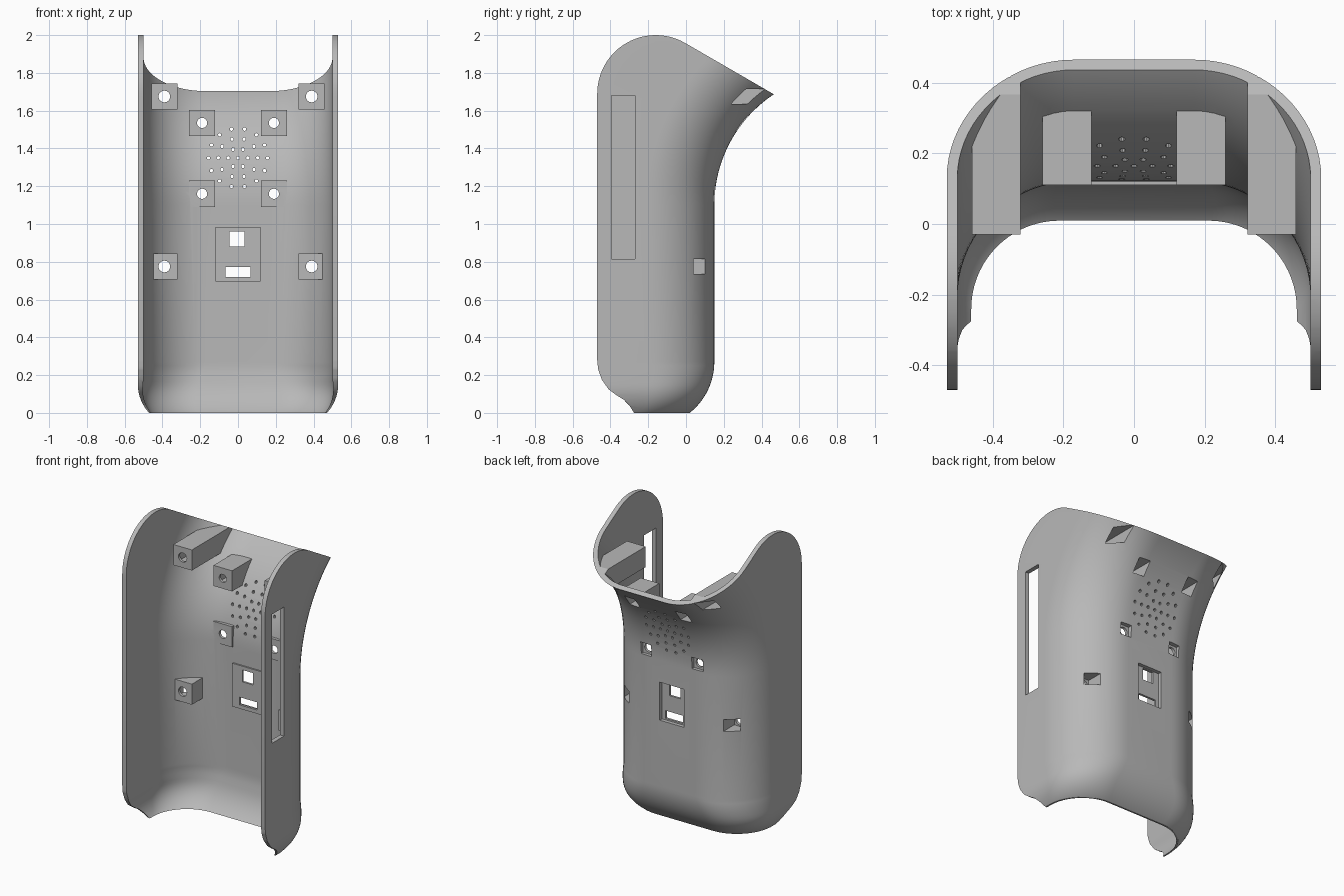
import bpy
import bmesh
from math import sin, cos, pi, sqrt, radians
from mathutils import Matrix, Vector

cube = bpy.data.objects.get("Cube")
if cube:
    bpy.data.objects.remove(cube, do_unlink=True)

WALL = 0.03
BACK = 0.15          # outer back wall
FLARE_Z = 1.1        # where the back starts to flare
FLARE_R = 0.704


def make_object(name, bm):
    bmesh.ops.recalc_face_normals(bm, faces=bm.faces)
    mesh = bpy.data.meshes.new(name)
    bm.to_mesh(mesh)
    bm.free()
    obj = bpy.data.objects.new(name, mesh)
    bpy.context.collection.objects.link(obj)
    return obj


def add_box(bm, x0, x1, y0, y1, z0, z1):
    size = Matrix.Diagonal((x1 - x0, y1 - y0, z1 - z0, 1))
    centre = Matrix.Translation(((x0 + x1) / 2, (y0 + y1) / 2, (z0 + z1) / 2))
    bmesh.ops.create_cube(bm, size=1, matrix=centre @ size)


def add_hole(bm, x, z, radius, segments):
    turn = Matrix.Translation((x, 0.25, z)) @ Matrix.Rotation(pi / 2, 4, 'X')
    bmesh.ops.create_cone(bm, cap_ends=True, segments=segments, radius1=radius,
                          radius2=radius, depth=0.8, matrix=turn)


def boolean(obj, helper, operation):
    mod = obj.modifiers.new("cut", 'BOOLEAN')
    mod.object, mod.operation, mod.solver = helper, operation, 'EXACT'
    graph = bpy.context.evaluated_depsgraph_get()
    mesh = bpy.data.meshes.new_from_object(obj.evaluated_get(graph))
    obj.modifiers.clear()
    obj.data = mesh
    bpy.data.objects.remove(helper, do_unlink=True)


def bulge(radius, drop):
    return radius - sqrt(radius ** 2 - max(drop, 0) ** 2)


def rows():
    """Yield back point, inward direction, half width, corner radius, wall."""
    for i in range(15):
        z = -0.02 + 0.29 * i / 14
        k = max(z, 0) / 0.27
        yield (Vector((0, BACK - bulge(0.345, 0.27 - z), z)), Vector((0, -1, 0)),
               0.53 - bulge(0.22, 0.15 - z), 0.26 + 0.1 * k,
               0.01 + (WALL - 0.01) * min(1, k * 1.5))
    for i in range(21):
        a = radians(57) * i / 20
        inward = Vector((0, -cos(a), sin(a)))
        p = Vector((0, BACK + FLARE_R, FLARE_Z)) + inward * FLARE_R
        yield p, inward, 0.53, 0.36, WALL
    yield p + Vector((0, sin(a), cos(a))) * 0.1, inward, 0.53, 0.36, WALL


def loft(name, inner):
    bm = bmesh.new()
    rings = []
    steps = 18
    for p, inward, width, radius, wall in rows():
        depth = 1.0
        if inner:
            p, width, radius = p + inward * wall, width - wall, radius - wall
            depth = 1.2
        half = [(width, depth)]
        for i in range(steps + 1):
            a = pi / 2 * i / steps
            half.append((width - radius + radius * cos(a), radius - radius * sin(a)))
        outline = half + [(-x, d) for x, d in reversed(half)]
        rings.append([bm.verts.new(p + inward * d + Vector((x, 0, 0)))
                      for x, d in outline])
    for low, high in zip(rings, rings[1:]):
        n = len(low)
        for i in range(n):
            j = (i + 1) % n
            bm.faces.new((low[i], low[j], high[j], high[i]))
    bm.faces.new(rings[0])
    bm.faces.new(rings[-1])
    return make_object(name, bm)


def side_profile():
    # Rounded top, sloping rear edge and curled lower front corner
    pts = [(-0.47, 0.28), (-0.465, 0.23), (-0.445, 0.175), (-0.41, 0.125),
           (-0.37, 0.095), (-0.33, 0.07), (-0.30, 0.04), (-0.275, 0),
           (0.7, 0), (0.7, 1.551)]
    for i in range(25):
        a = radians(60 + 120 * i / 24)
        pts.append((-0.16 + 0.31 * cos(a), 1.69 + 0.31 * sin(a)))
    bm = bmesh.new()
    face = bm.faces.new([bm.verts.new((-0.8, y, z)) for y, z in pts])
    out = bmesh.ops.extrude_face_region(bm, geom=[face])
    moved = [v for v in out["geom"] if isinstance(v, bmesh.types.BMVert)]
    bmesh.ops.translate(bm, verts=moved, vec=(1.6, 0, 0))
    return make_object("side_profile", bm)


# Screw posts: x, z, front y, hole radius
POSTS = [(s * x, z, y, r) for s in (-1, 1) for x, z, y, r in (
    (0.39, 1.675, -0.03, 0.031), (0.39, 0.775, -0.03, 0.031),
    (0.19, 1.535, 0.11, 0.027), (0.19, 1.16, 0.11, 0.027))]

posts, pockets, holes = bmesh.new(), bmesh.new(), bmesh.new()
for x, z, y, r in POSTS:
    add_box(posts, x - 0.069, x + 0.069, y, 0.9, z - 0.069, z + 0.069)
    add_box(pockets, x - 0.04, x + 0.04, y + 0.018, 0.9, z - 0.04, z + 0.04)
    add_hole(holes, x, z, r, 24)

# Port panel with its rear recess and two openings
add_box(posts, -0.12, 0.12, 0.11, 0.9, 0.695, 0.985)
add_box(pockets, -0.09, 0.09, 0.125, 0.9, 0.71, 0.965)
add_box(holes, -0.045, 0.035, 0, 0.6, 0.88, 0.96)
add_box(holes, -0.065, 0.065, 0, 0.6, 0.72, 0.772)

# Long slot through one side wall
add_box(pockets, 0.4, 0.7, -0.395, -0.27, 0.815, 1.68)

# Speaker grille of concentric rings
add_hole(pockets, 0, 1.35, 0.009, 10)
for ring, count in enumerate((6, 10, 14), 1):
    for i in range(count):
        a = 2 * pi * i / count
        d = 0.052 * ring
        add_hole(pockets, d * cos(a), 1.35 + d * sin(a), 0.009, 10)

# Shell: outer form minus the cavity, posts left standing
cavity = loft("cavity", True)
boolean(cavity, make_object("post_blocks", posts), 'DIFFERENCE')
shell = loft("back_shell", False)
boolean(shell, cavity, 'DIFFERENCE')
boolean(shell, side_profile(), 'INTERSECT')
boolean(shell, make_object("pocket_cutters", pockets), 'DIFFERENCE')
boolean(shell, make_object("hole_cutters", holes), 'DIFFERENCE')

# Single grey plastic
grey = bpy.data.materials.new("grey_plastic")
grey.use_nodes = True
colour = (0.48, 0.48, 0.48, 1)
grey.diffuse_color = colour
grey.node_tree.nodes["Principled BSDF"].inputs["Base Color"].default_value = colour
shell.data.materials.clear()
shell.data.materials.append(grey)
for poly in shell.data.polygons:
    poly.material_index = 0

bpy.ops.object.select_all(action='DESELECT')
shell.select_set(True)
bpy.context.view_layer.objects.active = shell
bpy.ops.object.shade_smooth_by_angle(angle=radians(25))
